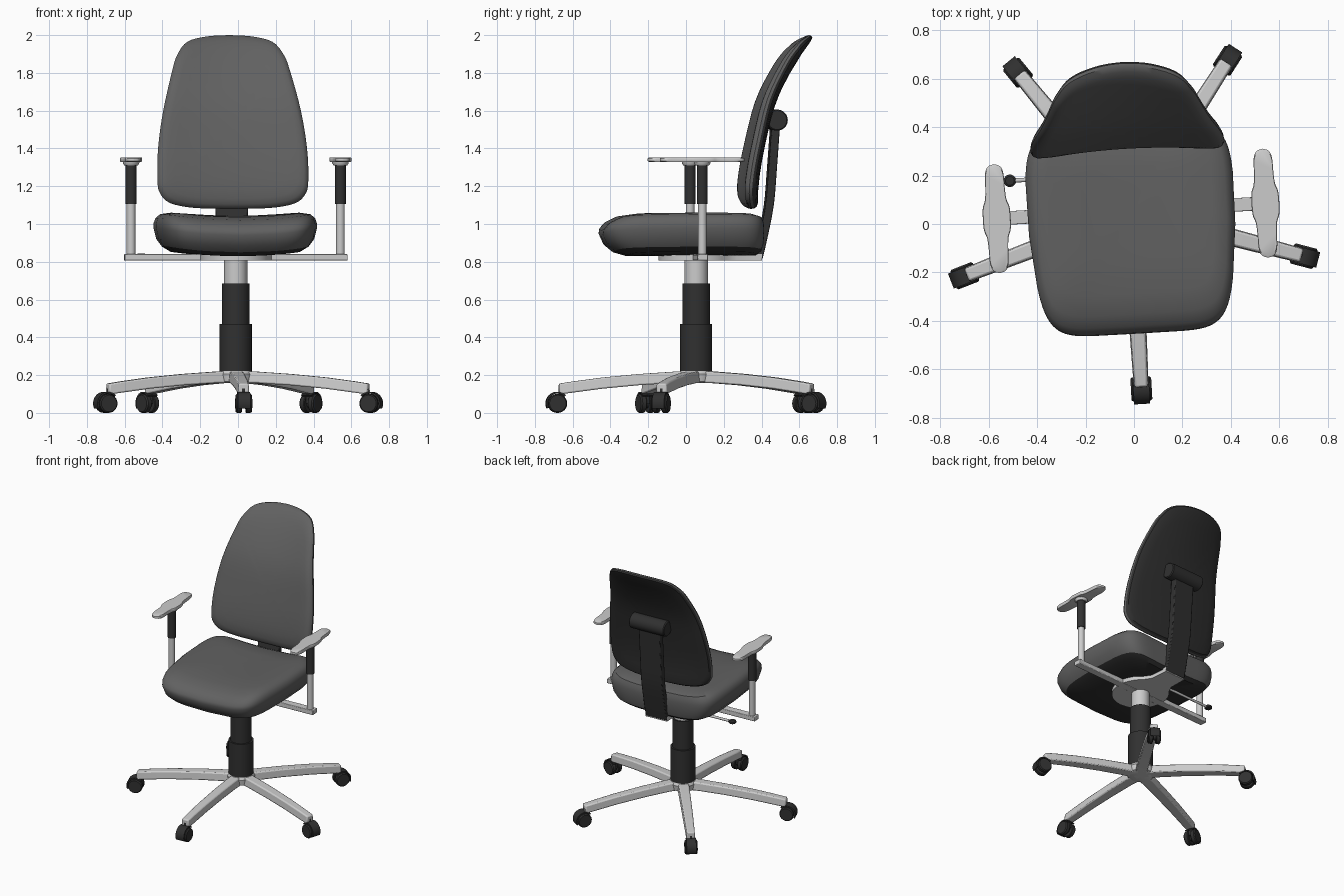
import bpy, bmesh, math
from mathutils import Matrix, Vector

if "Cube" in bpy.data.objects:
    bpy.data.objects.remove(bpy.data.objects["Cube"])


def material(name, v):
    m = bpy.data.materials.new(name)
    m.diffuse_color = (v, v, v, 1)
    m.use_nodes = True
    m.node_tree.nodes["Principled BSDF"].inputs["Base Color"].default_value = m.diffuse_color
    return m


FABRIC, BLACK = material("fabric", 0.12), material("black", 0.03)
METAL = None


def loft(name, rings, mat=None, xf=Matrix(), bevel=0, caps=(True, True)):
    """Skin a list of equal-length closed rings and cap the chosen ends."""
    bm = bmesh.new()
    vs = [[bm.verts.new(xf @ Vector(p)) for p in r] for r in rings]
    n = len(vs[0])
    for a, b in zip(vs, vs[1:]):
        for i in range(n):
            bm.faces.new((a[i], a[(i + 1) % n], b[(i + 1) % n], b[i]))
    if caps[0]:
        bm.faces.new(vs[0][::-1])
    if caps[1]:
        bm.faces.new(vs[-1])
    bmesh.ops.recalc_face_normals(bm, faces=bm.faces)
    me = bpy.data.meshes.new(name)
    bm.to_mesh(me)
    bm.free()
    ob = bpy.data.objects.new(name, me)
    bpy.context.collection.objects.link(ob)
    if mat:
        me.materials.append(mat)
    if bevel:
        mod = ob.modifiers.new("bevel", 'BEVEL')
        mod.width, mod.segments = bevel, 2
    return ob


def turned(name, profile, mat, xf=Matrix(), n=28):
    """Lathe (radius, z) pairs round the local z axis."""
    return loft(name, [[(r * math.cos(k * math.tau / n), r * math.sin(k * math.tau / n), z)
                        for k in range(n)] for r, z in profile], mat, xf)


def interp(table, t):
    for (a, va), (b, vb) in zip(table, table[1:]):
        if t <= b:
            return va + (vb - va) * (t - a) / (b - a)
    return table[-1][1]


def spline(pts, steps=4):
    """Catmull-Rom smoothing of an open point list."""
    P = [Vector(p) for p in [pts[0]] + pts + [pts[-1]]]
    out = []
    for i in range(1, len(P) - 2):
        a, b, c, d = P[i - 1:i + 3]
        for s in range(steps):
            t = s / steps
            out.append(0.5 * (2 * b + (c - a) * t + (2 * a - 5 * b + 4 * c - d) * t * t
                              + (3 * b - a - 3 * c + d) * t ** 3))
    return out + [P[-1]]


AX_X = Matrix.Rotation(math.pi / 2, 4, 'Y')      # turns local z to world x

# ---- seat: superellipse rings with a slight saddle ----
def seat_ring(w, front, rear, z, n=64):
    ring = []
    for k in range(n):
        c, s = math.cos(k * math.tau / n), math.sin(k * math.tau / n)
        x = w * math.copysign(abs(c) ** 0.29, c)
        y = (front + rear) / 2 + (rear - front) / 2 * math.copysign(abs(s) ** 0.29, s)
        x *= 1 - 0.14 * ((y - 0.06) / 0.55) ** 2
        ring.append((x, y, z + 0.033 * (x / 0.4) ** 2))
    return ring


under = [(0.01, -0.02, 0, 0.83), (0.18, -0.2, 0.17, 0.83), (0.34, -0.37, 0.31, 0.83),
         (0.385, -0.44, 0.335, 0.85)]
top = [under[-1], (0.415, -0.482, 0.345, 0.885), (0.43, -0.507, 0.348, 0.94),
       (0.43, -0.503, 0.348, 0.965), (0.42, -0.475, 0.345, 0.995), (0.395, -0.425, 0.335, 1.02),
       (0.34, -0.34, 0.30, 1.036), (0.2, -0.2, 0.18, 1.042), (0.09, -0.1, 0.08, 1.043),
       (0.01, -0.02, 0, 1.043)]
loft("seat_shell", [seat_ring(*r) for r in under], BLACK, caps=(True, False))
loft("seat_cushion", [seat_ring(*r) for r in top], FABRIC, caps=(False, True))

# ---- backrest: outline scaled inwards, bent along the lean curve ----
half = spline([(0, 1.08), (0.2, 1.085), (0.33, 1.11), (0.385, 1.16), (0.4, 1.23), (0.395, 1.4),
               (0.365, 1.6), (0.31, 1.82), (0.28, 1.9), (0.225, 1.965), (0.12, 1.993), (0, 2.0)])
outline = [tuple(p) for p in half] + [(-x, z) for x, z in half[-2:0:-1]]
lean = [(p[0], p[1]) for p in spline([(1.08, 0.258), (1.2, 0.258), (1.4, 0.29), (1.65, 0.355),
                                      (1.85, 0.458), (1.96, 0.535), (2.0, 0.565)])]


def back_ring(s, d):
    ring = []
    for x, z in outline:
        x, z = x * s, 1.5 + (z - 1.5) * s
        bend = 0.19 + 0.45 * max(0, (z - 1.4) / 0.6) ** 2
        ring.append((x, interp(lean, z) + 0.75 * d - bend * x * x, z))
    return ring


loft("backrest_cushion", [back_ring(s, d) for s, d in
     [(0.01, 0), (0.15, 0), (0.3, 0), (0.45, 0), (0.6, 0), (0.75, 0), (0.87, 0.002),
      (0.94, 0.008), (0.98, 0.022), (1, 0.042), (0.995, 0.062)]], FABRIC, caps=(True, False))
loft("backrest_shell", [back_ring(s, d) for s, d in
     [(0.995, 0.062), (0.975, 0.08), (0.93, 0.088), (0.8, 0.09), (0.6, 0.09), (0.45, 0.09),
      (0.3, 0.09), (0.15, 0.09), (0.01, 0.09)]], BLACK, caps=(False, True))

# ---- backrest support bar and pivot roll ----
path = spline([(0.325, 0.815), (0.35, 0.92), (0.385, 1.1), (0.402, 1.3), (0.42, 1.55)])
loft("back_support", [[(-0.085, y - 0.022, z), (0.085, y - 0.022, z),
                       (0.085, y + 0.022, z), (-0.085, y + 0.022, z)] for y, z in path],
     BLACK, bevel=0.006)
turned("back_pivot", [(0.05, -0.14), (0.056, -0.134), (0.056, 0.134), (0.05, 0.14)], BLACK,
       Matrix.Translation((0, 0.422, 1.55)) @ AX_X)

# ---- gas column ----
turned("column_lower", [(0.085, 0.2), (0.085, 0.47)], BLACK)
turned("column_middle", [(0.073, 0.46), (0.073, 0.685)], BLACK)
turned("column_upper", [(0.062, 0.68), (0.062, 0.82)], METAL)

# ---- plate under the seat, with rear tongue ----
plate = [(0.19 * math.cos(math.radians(a)), 0.2 * math.sin(math.radians(a)))
         for a in range(130, 411, 10)] + [(0.09, 0.21), (0.085, 0.345), (-0.085, 0.345), (-0.09, 0.21)]
loft("seat_plate", [[(x, y, z) for x, y in plate] for z in (0.808, 0.842)], METAL)

# ---- height lever ----
turned("lever_rod", [(0.009, -0.48), (0.009, -0.12)], METAL,
       Matrix.Translation((0, 0.153, 0.832)) @ AX_X, 12)
turned("lever_knob", [(0.018, 0.82), (0.026, 0.826), (0.026, 0.838), (0.018, 0.844)], BLACK,
       Matrix.Translation((-0.492, 0.153, 0)), 16)

# ---- arms ----
loft("arm_bar", [[(x, -0.028, 0.806), (x, 0.028, 0.806), (x, 0.028, 0.84), (x, -0.028, 0.84)]
                 for x in (-0.592, 0.592)], METAL, bevel=0.004)
q = spline([(0, -0.225), (0.026, -0.215), (0.038, -0.185), (0.04, -0.13), (0.044, -0.08),
            (0.056, -0.04), (0.056, 0.04), (0.044, 0.08), (0.04, 0.13), (0.038, 0.185),
            (0.026, 0.215), (0, 0.225)])
pad = [tuple(p) for p in q] + [(-x, y) for x, y in q[-2:0:-1]]
for side, sx in (("left", -1), ("right", 1)):
    at = Matrix.Translation((sx * 0.555, 0, 0))
    turned(side + "_arm_post", [(0.023, 0.83), (0.023, 1.12)], METAL, at)
    turned(side + "_arm_sleeve", [(0.029, 1.105), (0.029, 1.315)], BLACK, at)
    turned(side + "_arm_cap", [(0.036, 1.31), (0.043, 1.32), (0.045, 1.335)], METAL, at)
    loft(side + "_arm_pad", [[(x * s, y * s, z) for x, y in pad] for s, z in
                             [(0.95, 1.328), (1, 1.333), (1, 1.348), (0.96, 1.353)]], METAL, at)

# ---- five-legged base with twin-wheel casters ----
turned("base_hub", [(0.075, 0.158), (0.09, 0.165), (0.095, 0.205), (0.085, 0.222)], METAL)
hood = [(r * math.cos(math.radians(a)), r * math.sin(math.radians(a)))
        for r, angs in ((0.062, range(-25, 136, 10)), (0.053, range(135, -26, -10))) for a in angs]
for i in range(5):
    rot = Matrix.Rotation(math.radians(-90 + 72 * i), 4, 'Z')
    loft(f"leg_{i+1}", [[(r, -w, lo), (r, w, lo), (r, w * 0.85, hi), (r, -w * 0.85, hi)]
         for r, w, lo, hi in [(0, 0.042, 0.158, 0.222), (0.12, 0.041, 0.158, 0.218),
                              (0.3, 0.039, 0.147, 0.206), (0.5, 0.036, 0.128, 0.187),
                              (0.65, 0.033, 0.108, 0.167), (0.728, 0.031, 0.098, 0.155)]],
         METAL, rot, bevel=0.008)
    hub = rot @ Matrix.Translation((0.736, 0, 0.05))
    loft(f"caster_hood_{i+1}", [[(x, y, z) for x, z in hood] for y in (-0.033, 0.033)], BLACK, hub)
    turned(f"caster_stem_{i+1}", [(0.016, 0), (0.016, 0.08)], BLACK,
           hub @ Matrix.Translation((-0.022, 0, 0)), 12)
    axle = hub @ Matrix.Rotation(math.pi / 2, 4, 'X')
    turned(f"caster_axle_{i+1}", [(0.025, -0.014), (0.025, 0.014)], BLACK, axle, 16)
    for s in (-1, 1):
        turned(f"caster_wheel_{i+1}_{'a' if s < 0 else 'b'}",
               [(0.046, s * 0.01), (0.05, s * 0.014), (0.05, s * 0.036), (0.044, s * 0.043)],
               BLACK, axle, 24)

# ---- whole chair sits slightly turned and off-centre; smooth shading ----
place = Matrix.Translation((-0.012, 0.054, 0)) @ Matrix.Rotation(math.radians(3.3), 4, 'Z')
for ob in bpy.context.collection.objects:
    ob.matrix_basis = place
    ob.select_set(True)
    bpy.context.view_layer.objects.active = ob
bpy.ops.object.shade_smooth_by_angle(angle=math.radians(35))
